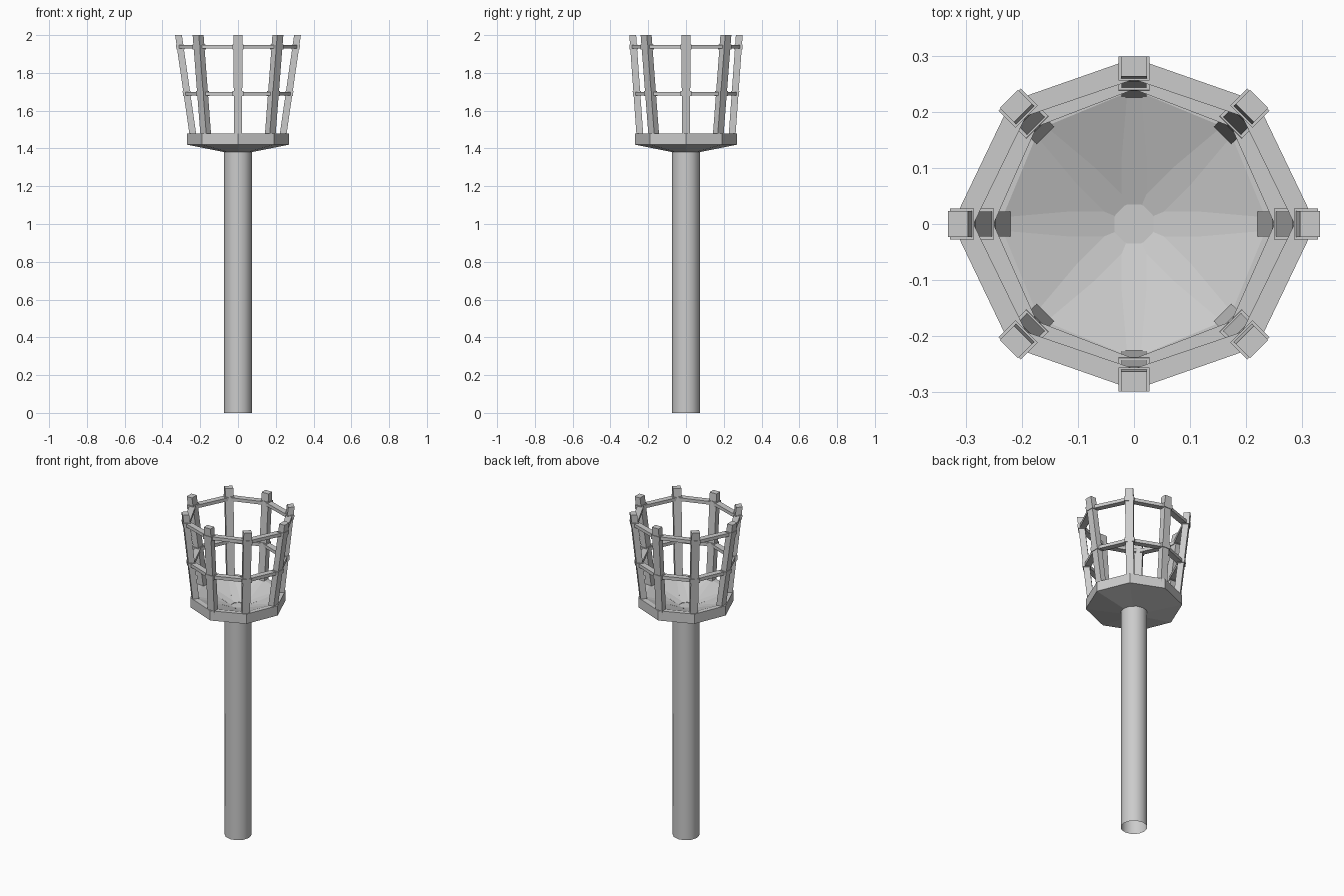
import bpy, bmesh
from math import sin, cos, pi
from mathutils import Vector

if "Cube" in bpy.data.objects:
    bpy.data.objects.remove(bpy.data.objects["Cube"])

N = 8
ANGLES = [2 * pi * i / N for i in range(N)]


def make_object(name, bm):
    bmesh.ops.recalc_face_normals(bm, faces=bm.faces)
    mesh = bpy.data.meshes.new(name)
    bm.to_mesh(mesh)
    bm.free()
    obj = bpy.data.objects.new(name, mesh)
    bpy.context.collection.objects.link(obj)
    return obj


def skin(bm, loops, closed=False, caps=True):
    """Bridge successive vertex loops with quads."""
    rows = [[bm.verts.new(p) for p in loop] for loop in loops]
    count = len(rows)
    for i in range(count if closed else count - 1):
        a, b = rows[i], rows[(i + 1) % count]
        n = len(a)
        for j in range(n):
            k = (j + 1) % n
            bm.faces.new((a[j], a[k], b[k], b[j]))
    if caps and not closed:
        bm.faces.new(rows[0])
        bm.faces.new(rows[-1])


def circle(r, z, n):
    return [(r * cos(2 * pi * i / n), r * sin(2 * pi * i / n), z) for i in range(n)]


def axis_radius(a, z):
    """Post centre distance at height z; the basket flares more along x."""
    t = (z - 1.44) / 0.56
    bottom = 0.234 * cos(a) ** 2 + 0.242 * sin(a) ** 2
    top = 0.315 * cos(a) ** 2 + 0.282 * sin(a) ** 2
    return bottom + (top - bottom) * t


def flat_rect(a, z, width, depth):
    """Horizontal rectangle across a post at angle a."""
    out, side = Vector((cos(a), sin(a), 0)), Vector((-sin(a), cos(a), 0))
    c = out * axis_radius(a, z) + Vector((0, 0, z))
    return [c + out * u * depth / 2 + side * v * width / 2
            for u, v in ((-1, -1), (1, -1), (1, 1), (-1, 1))]


# Hollow pole, open at the bottom
bm = bmesh.new()
skin(bm, [circle(0.075, 0, 12), circle(0.075, 1.39, 12)], caps=False)
pole = make_object("pole", bm)
bpy.context.view_layer.objects.active = pole
pole.select_set(True)
bpy.ops.object.shade_smooth_by_angle(angle=0.7)

# Octagonal dish with a sunken inside
bm = bmesh.new()
profile = [(0.07, 1.38), (0.27, 1.42), (0.27, 1.48), (0.24, 1.48), (0.04, 1.41)]
skin(bm, [circle(r, z, N) for r, z in profile])
make_object("dish", bm)

# Flared basket posts
bm = bmesh.new()
for a in ANGLES:
    skin(bm, [flat_rect(a, 1.44, 0.044, 0.036), flat_rect(a, 2.0, 0.046, 0.036)])
make_object("basket_posts", bm)

# Low ribs running from the posts to the dish centre
bm = bmesh.new()
for a in ANGLES:
    out, side = Vector((cos(a), sin(a), 0)), Vector((-sin(a), cos(a), 0))
    loops = []
    for r, z in ((0.035, 1.4125), (0.235, 1.48)):
        loops.append([out * r + side * s * 0.022 + Vector((0, 0, z + h))
                      for s, h in ((-1, -0.015), (1, -0.015), (1, 0), (-1, 0))])
    skin(bm, loops)
make_object("dish_ribs", bm)

# Two hoops, with a small collar at each post
for name, z in (("lower", 1.69), ("upper", 1.938)):
    bm = bmesh.new()
    loops = []
    for a in ANGLES:
        r = axis_radius(a, z)
        loops.append([(cos(a) * (r + u), sin(a) * (r + u), z + h)
                      for u, h in ((-0.019, -0.01), (0.019, -0.01),
                                   (0.019, 0.01), (-0.019, 0.01))])
    skin(bm, loops, closed=True)
    make_object(name + "_hoop", bm)

    bm = bmesh.new()
    for a in ANGLES:
        skin(bm, [flat_rect(a, z - 0.013, 0.056, 0.043),
                  flat_rect(a, z + 0.013, 0.056, 0.043)])
    make_object(name + "_collars", bm)
